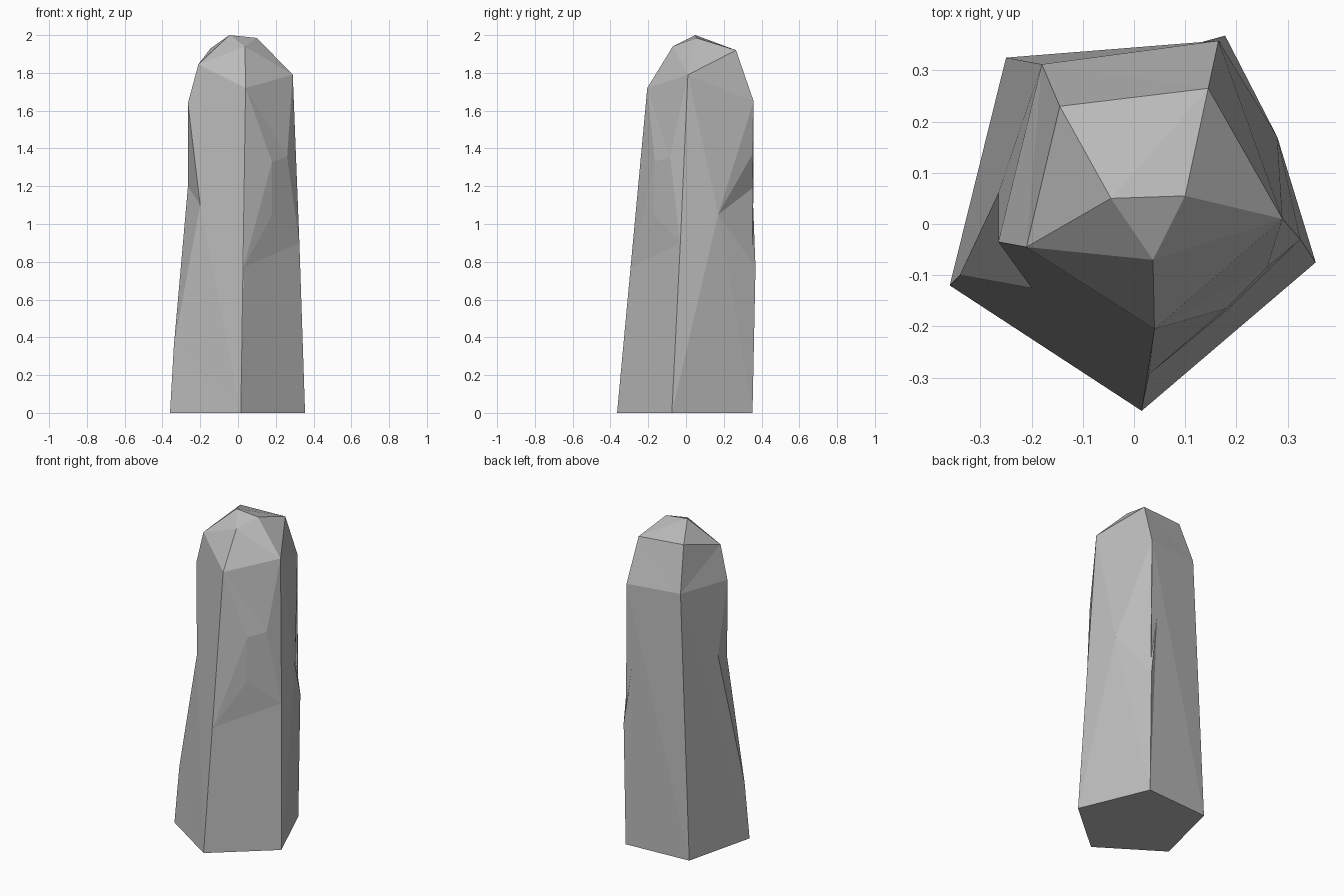
import bpy
import bmesh
from mathutils import Vector

default = bpy.data.objects.get("Cube")
if default:
    bpy.data.objects.remove(default, do_unlink=True)

stone = bpy.data.materials.new("grey stone")
stone.use_nodes = True
grey = (0.5, 0.5, 0.5, 1)
stone.diffuse_color = grey
stone.node_tree.nodes["Principled BSDF"].inputs["Base Color"].default_value = grey

bm = bmesh.new()


def points(*coords):
    return [bm.verts.new(Vector(c)) for c in coords]


def face(*verts):
    return bm.faces.new(verts)


def wall(first, second):
    """Fill between two corner edges, each listed from the ground up."""
    return face(*first, *reversed(second))


def notch(low, side_a, side_b, high):
    """Two facets hollowed into a corner edge."""
    face(low, side_a, side_b)
    face(side_a, high, side_b)


# Corner edges of the five-sided pillar, from the ground up
front = points((.015, -.365, 0), (.03, -.293, .77), (.04, -.205, 1.72))
left = points((.355, -.075, 0), (.325, -.03, .9), (.29, .01, 1.79))
back_left = points((.175, .352, 0), (.178, .368, .77), (.165, .352, 1.37),
                   (.165, .358, 1.65), (.145, .265, 1.92))
back_right = points((-.25, .325, 0), (-.18, .312, 1.66), (-.145, .23, 1.93))
right = points((-.36, -.12, 0), (-.34, -.1, .35), (-.265, -.035, 1.64),
               (-.21, -.045, 1.845))

# Hollow points: where the notches reach into the neighbouring walls
right_front, right_back = points((-.2, -.125, 1.1), (-.265, .06, 1.2))
left_side, back_side = points((.28, .17, 1.05), (.12, .352, 1.19))
dent_low, dent_mid, dent_high = points((.18, -.17, 1.05), (.18, -.165, 1.33),
                                       (.26, -.085, 1.355))

# Worn hollows on two corners
notch(right[1], right_front, right_back, right[2])
notch(back_left[1], left_side, back_side, back_left[2])

# Right front wall and right back wall, meeting at the notched corner
wall([right[0], right[1], right_front, right[2], right[3]], front)
wall(back_right[:2], [right[0], right[1], right_back, right[2]])

# Back wall
wall([back_left[0], back_left[1], back_side, back_left[2], back_left[3]],
     back_right[:2])

# Left back wall, fanned around its hollow point
rim = [back_left[2], back_left[3], left[2], left[1], left[0],
       back_left[0], back_left[1]]
for a, b in zip(rim, rim[1:]):
    face(a, b, left_side)

# Left front wall with a broad dent
face(front[0], left[0], left[1], front[1])
face(front[1], left[1], dent_low)
face(front[1], dent_low, dent_mid, front[2])
face(dent_low, left[1], dent_high, dent_mid)
face(dent_mid, dent_high, front[2])
face(left[1], left[2], dent_high)
face(front[2], dent_high, left[2])

# Chipped crown
peak, crest, lip = points((-.045, .05, 2), (.1, .055, 1.985), (.037, -.07, 1.94))
face(peak, lip, crest)
face(right[3], front[2], lip, peak)
face(front[2], left[2], crest, lip)
face(left[2], back_left[4], crest)
face(left[2], back_left[3], back_left[4])
face(peak, crest, back_left[4], back_right[2])
face(right[3], peak, back_right[2])
face(right[2], right[3], back_right[2], back_right[1])
face(*back_left[3:], back_right[2], back_right[1])

# Flat underside
face(*[edge[0] for edge in (front, left, back_left, back_right, right)])

bmesh.ops.triangulate(bm, faces=bm.faces[:], ngon_method="EAR_CLIP")
bmesh.ops.recalc_face_normals(bm, faces=bm.faces[:])

mesh = bpy.data.meshes.new("stone_pillar")
bm.to_mesh(mesh)
bm.free()
mesh.materials.append(stone)
pillar = bpy.data.objects.new("stone_pillar", mesh)
bpy.context.collection.objects.link(pillar)
